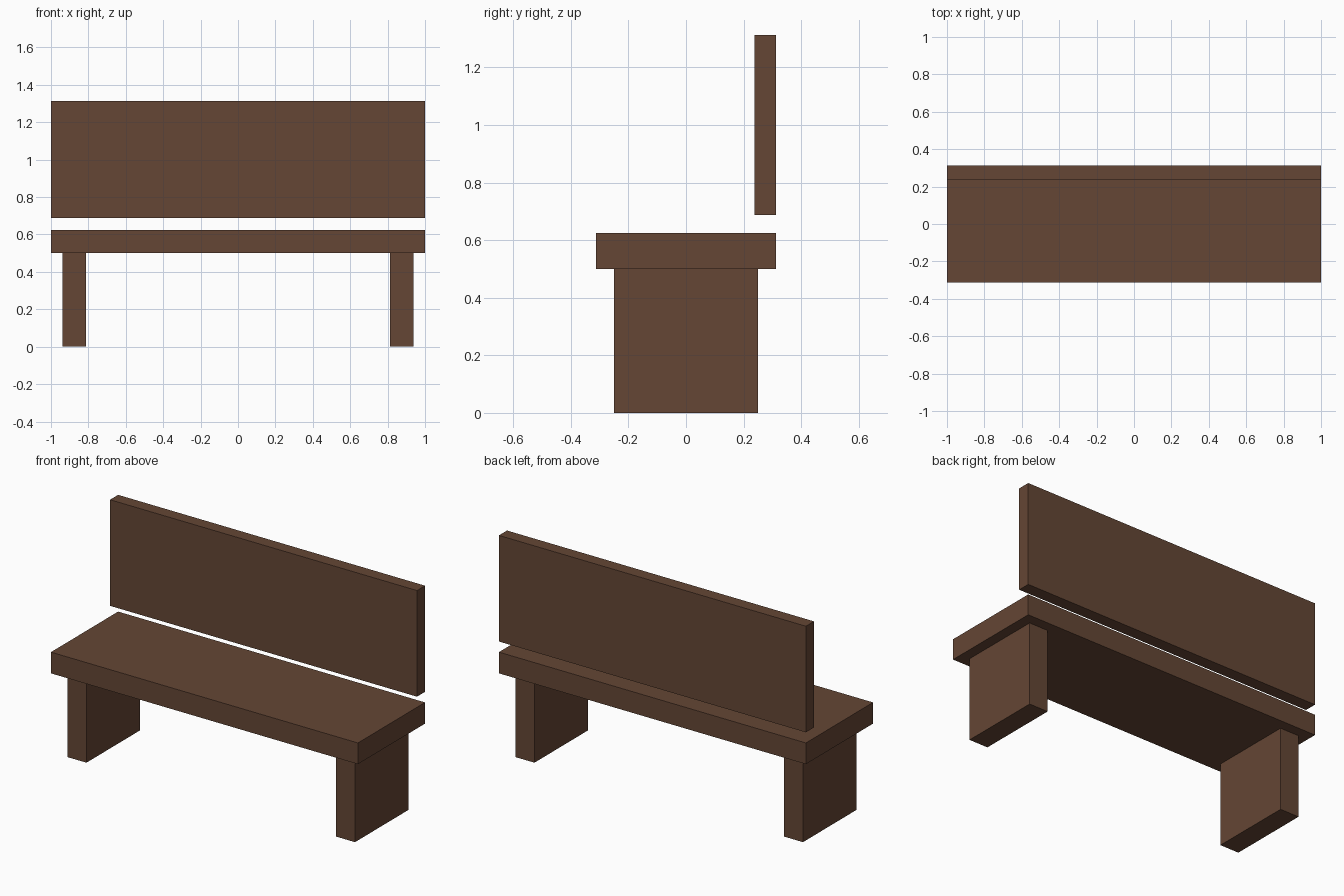
import bpy

if "Cube" in bpy.data.objects:
    bpy.data.objects.remove(bpy.data.objects["Cube"])

# single dark wood colour
wood = bpy.data.materials.new("dark_brown_wood")
wood.diffuse_color = (0.129, 0.061, 0.035, 1.0)
wood.use_nodes = True
wood.node_tree.nodes["Principled BSDF"].inputs["Base Color"].default_value = wood.diffuse_color


def box(name, low, high):
    """Axis-aligned box between two corners."""
    centre = [(a + b) / 2 for a, b in zip(low, high)]
    bpy.ops.mesh.primitive_cube_add(size=1, location=centre)
    obj = bpy.context.object
    obj.name = name
    obj.scale = [b - a for a, b in zip(low, high)]
    bpy.ops.object.transform_apply(location=False, rotation=False, scale=True)
    obj.data.materials.append(wood)
    return obj


# seat slab
box("seat", (-1, -0.3125, 0.5), (1, 0.3125, 0.625))

# backrest board, floating just above the seat's rear edge
box("backrest", (-1, 0.2375, 0.6875), (1, 0.3125, 1.3125))

# slab legs at each end
for side, x in (("left", -0.875), ("right", 0.875)):
    box(side + "_leg", (x - 0.0625, -0.25, 0), (x + 0.0625, 0.25, 0.5))
